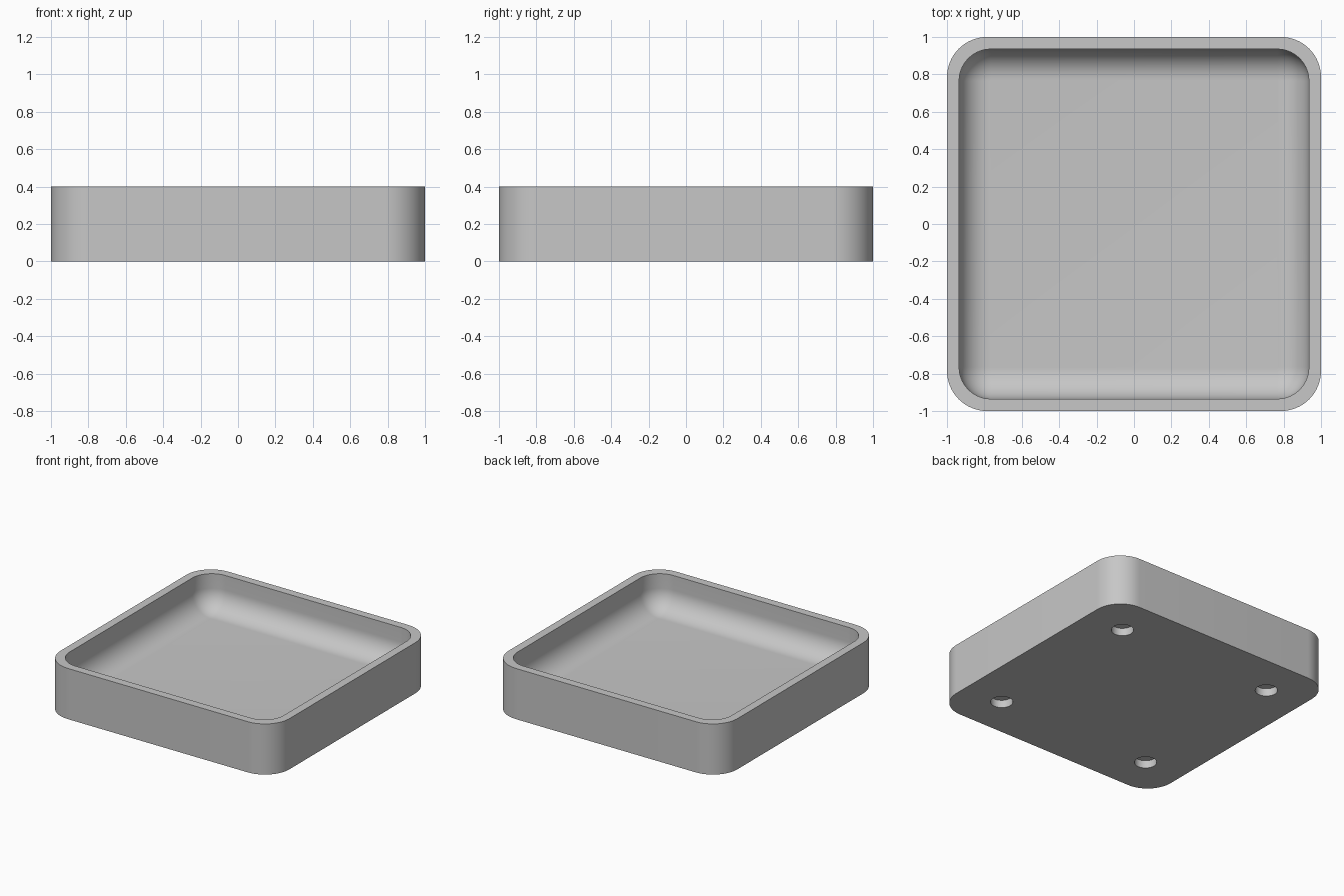
import bpy, bmesh, math

HEIGHT, FLOOR = 0.4, 0.12
OUTER_R = 0.215
INNER, INNER_R, FILLET = 0.935, 0.17, 0.165
HOLE_AT, HOLE_R, HOLE_DEPTH = 0.672, 0.08, 0.06
STEPS = 16

cube = bpy.data.objects.get("Cube")
if cube:
    bpy.data.objects.remove(cube, do_unlink=True)

grey = bpy.data.materials.new("light_grey")
grey.use_nodes = True
colour = (0.57, 0.57, 0.57, 1)
grey.diffuse_color = colour
grey.node_tree.nodes["Principled BSDF"].inputs["Base Color"].default_value = colour


def rounded_square(bm, half, radius, z):
    """Ring of vertices around a square with rounded corners."""
    ring = []
    for corner in range(4):
        turn = corner * math.pi / 2
        sx, sy = ((1, 1), (-1, 1), (-1, -1), (1, -1))[corner]
        for i in range(STEPS + 1):
            a = turn + i / STEPS * math.pi / 2
            ring.append(bm.verts.new((sx * (half - radius) + radius * math.cos(a),
                                      sy * (half - radius) + radius * math.sin(a), z)))
    return ring


# Tray: outside wall, flat rim, inside wall and rounded floor edge
bm = bmesh.new()
sections = [(1, OUTER_R, 0), (1, OUTER_R, HEIGHT), (INNER, INNER_R, HEIGHT)]
for i in range(STEPS + 1):
    a = i / STEPS * math.pi / 2
    inset = FILLET * (1 - math.cos(a))
    sections.append((INNER - inset, INNER_R - inset, FLOOR + FILLET * (1 - math.sin(a))))
rings = [rounded_square(bm, *s) for s in sections]
for low, high in zip(rings, rings[1:]):
    for i in range(len(low)):
        j = (i + 1) % len(low)
        bm.faces.new((low[i], low[j], high[j], high[i]))
bm.faces.new(rings[0][::-1])
bm.faces.new(rings[-1])
bmesh.ops.recalc_face_normals(bm, faces=bm.faces)
mesh = bpy.data.meshes.new("tray")
bm.to_mesh(mesh)
bm.free()
mesh.materials.append(grey)
tray = bpy.data.objects.new("tray", mesh)
bpy.context.collection.objects.link(tray)

# Four shallow round sockets in the underside
for sx in (-1, 1):
    for sy in (-1, 1):
        bpy.ops.mesh.primitive_cylinder_add(vertices=48, radius=HOLE_R, depth=2 * HOLE_DEPTH,
                                            location=(sx * HOLE_AT, sy * HOLE_AT, 0))
        cutter = bpy.context.object
        cutter.name = "socket_cutter"
        cutter.hide_render = True
        cutter.data.materials.append(grey)
        bpy.ops.object.select_all(action='DESELECT')
        tray.select_set(True)
        bpy.context.view_layer.objects.active = tray
        cut = tray.modifiers.new("socket", 'BOOLEAN')
        cut.operation = 'DIFFERENCE'
        cut.solver = 'EXACT'
        cut.object = cutter
        bpy.ops.object.modifier_apply(modifier=cut.name)
        bpy.data.objects.remove(cutter, do_unlink=True)

bpy.ops.object.shade_smooth_by_angle(angle=math.radians(30))
